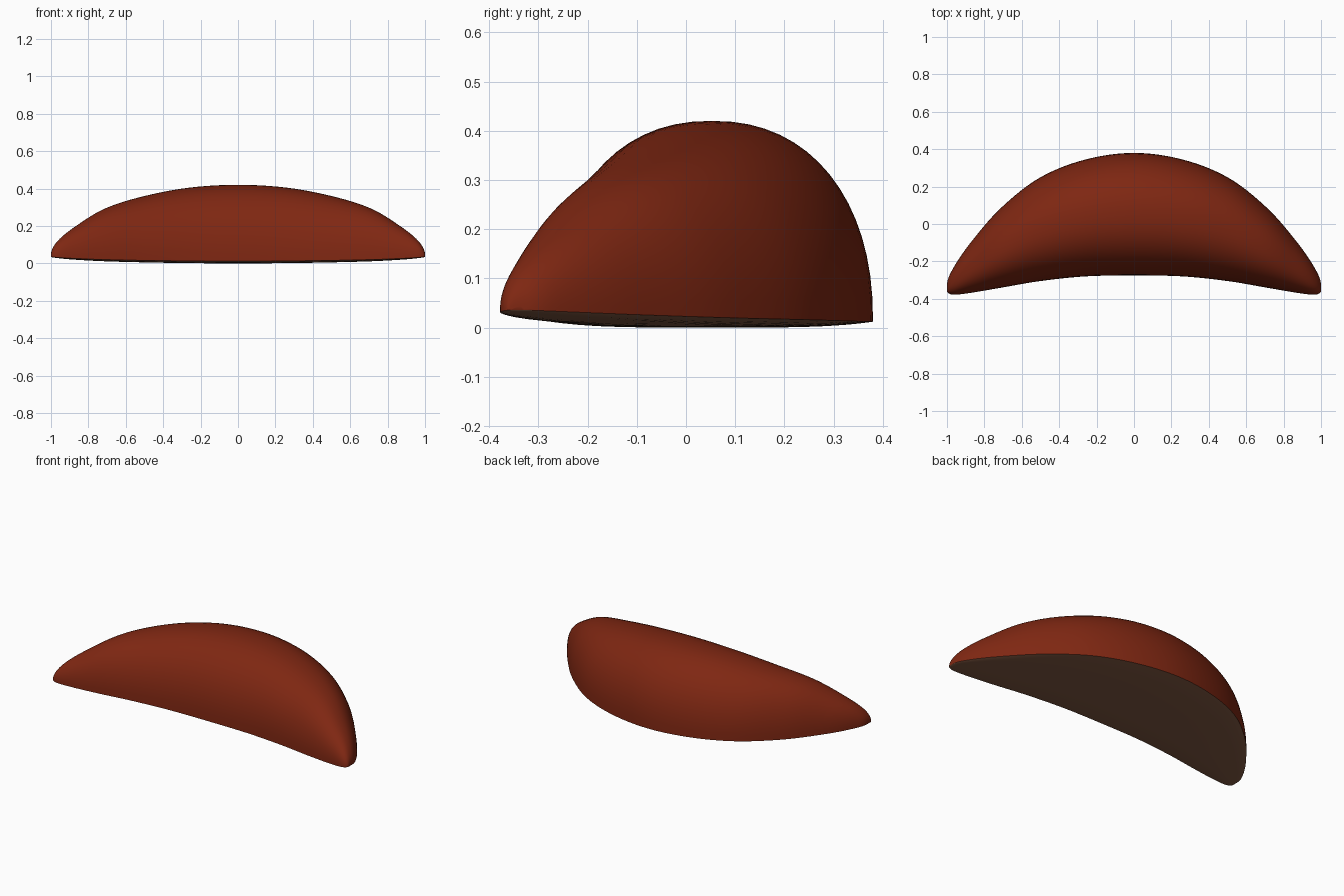
import bpy, bmesh, math

cube = bpy.data.objects.get("Cube")
if cube:
    bpy.data.objects.remove(cube)


def material(name, color):
    m = bpy.data.materials.new(name)
    m.use_nodes = True
    m.diffuse_color = color
    m.node_tree.nodes["Principled BSDF"].inputs["Base Color"].default_value = color
    return m


# Crescent profiles, sampled every 15 degrees from the middle to the tip
FRONT = [-.275, -.28, -.305, -.34, -.367, -.378, -.36]
BACK = [.38, .345, .25, .09, -.09, -.235, -.33]
TOP = [.42, .405, .36, .295, .2, .118, .045]
RIM = [.012, .013, .016, .02, .026, .032, .036]


def sample(values, s):
    """Smooth curve through the values, s from 0 to 1, mirrored at the middle."""
    n = len(values) - 1
    i = min(int(s * n), n - 1)
    f = s * n - i
    a, b, c = values[abs(i - 1)], values[i], values[i + 1]
    d = values[i + 2] if i + 2 <= n else 2 * c - b
    return b + f / 2 * (c - a + f * (2*a - 5*b + 4*c - d + f * (3*(b - c) + d - a)))


def power(v, e):
    return math.copysign(abs(v) ** e, v)


COLUMNS, DOME, BASE = 72, 32, 16


def section(t):
    """Domed cross-section with a faintly bulging underside."""
    s = abs(t)
    x = math.sin(t * math.pi / 2)
    y0, y1, top, rim = (sample(p, s) for p in (FRONT, BACK, TOP, RIM))
    mid, half = (y0 + y1) / 2, (y1 - y0) / 2
    ring = []
    for k in range(DOME + 1):
        a = math.pi * k / DOME
        ring.append((x, mid + half * power(math.cos(a), .9),
                     rim + (top - rim) * power(max(math.sin(a), 0), .9)))
    for k in range(1, BASE):
        u = -math.cos(math.pi * k / BASE)
        ring.append((x, mid + half * u, rim - .012 * (1 - s * s) * (1 - u ** 4)))
    return ring


# Loft the sections from tip to tip
bm = bmesh.new()
rings = [[bm.verts.new(p) for p in section(2 * i / COLUMNS - 1)]
         for i in range(COLUMNS + 1)]
count = DOME + BASE
for r0, r1 in zip(rings, rings[1:]):
    for k in range(count):
        j = (k + 1) % count
        face = bm.faces.new((r0[k], r0[j], r1[j], r1[k]))
        face.material_index = 0 if k < DOME else 1
for ring in (rings[0], rings[-1]):
    bm.faces.new(ring)
bmesh.ops.recalc_face_normals(bm, faces=bm.faces)

mesh = bpy.data.meshes.new("crescent_slice")
bm.to_mesh(mesh)
bm.free()
mesh.materials.append(material("red brown skin", (.21, .02, .006, 1)))
mesh.materials.append(material("tan underside", (.22, .1, .055, 1)))
obj = bpy.data.objects.new("crescent_slice", mesh)
bpy.context.collection.objects.link(obj)
bpy.context.view_layer.objects.active = obj
obj.select_set(True)
bpy.ops.object.shade_smooth_by_angle(angle=math.radians(40))
